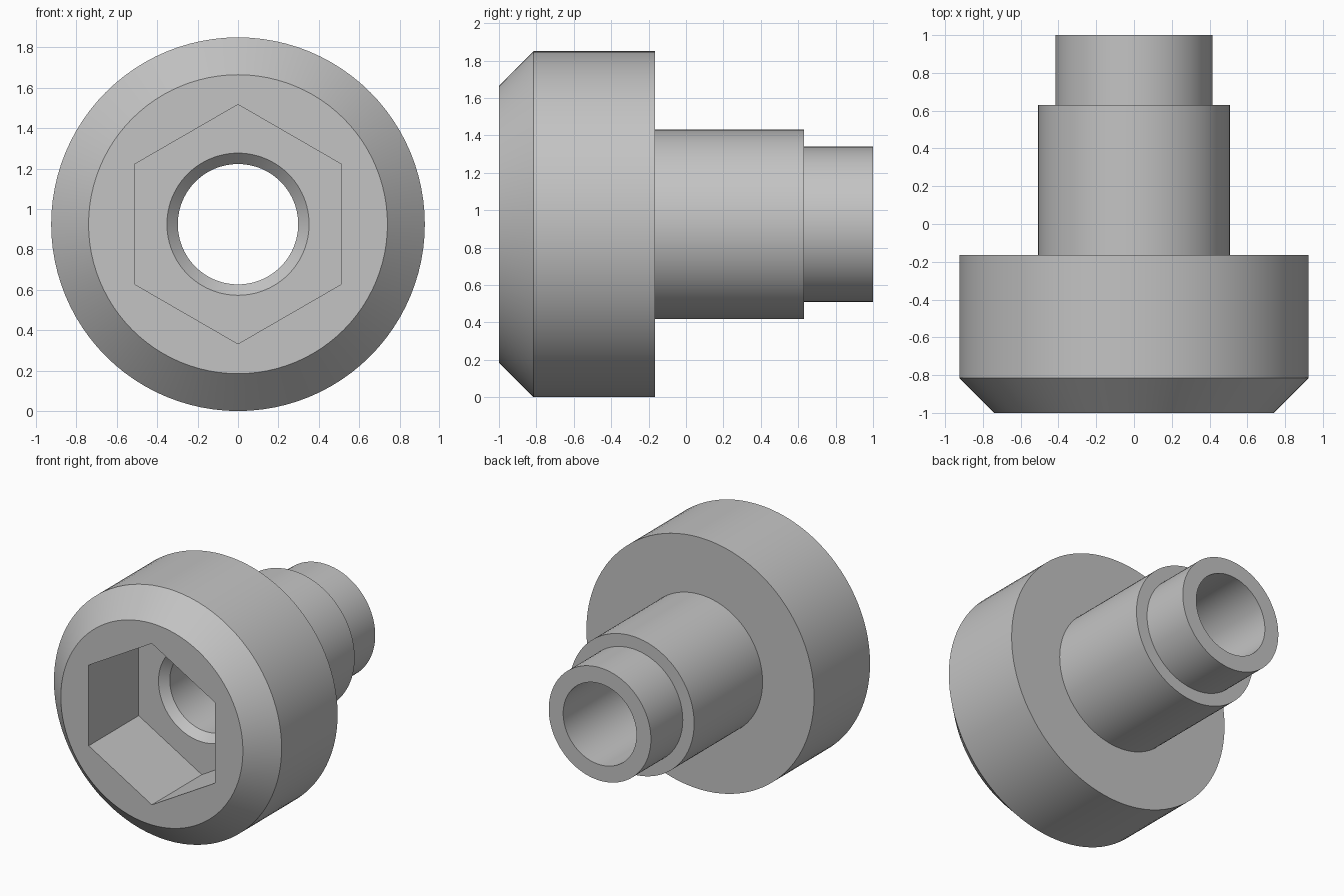
import bpy
import bmesh
import math

cube = bpy.data.objects.get("Cube")
if cube:
    bpy.data.objects.remove(cube, do_unlink=True)

SEGMENTS = 96
AXIS_Z = 0.925
HEX_FLAT = 0.513
SOCKET_FLOOR = -0.42

# Plain grey metal
metal = bpy.data.materials.new("grey_metal")
metal.use_nodes = True
grey = (0.55, 0.55, 0.55, 1)
metal.diffuse_color = grey
metal.node_tree.nodes["Principled BSDF"].inputs["Base Color"].default_value = grey


def hex_radius(angle):
    """Distance to a hexagon's edge, with corners pointing up and down."""
    sector = math.pi / 3
    return HEX_FLAT / math.cos((angle + sector / 2) % sector - sector / 2)


def ring(bm, y, radius):
    """One loop of vertices around the axis; None gives a hexagonal loop."""
    verts = []
    for i in range(SEGMENTS):
        a = 2 * math.pi * i / SEGMENTS
        r = hex_radius(a) if radius is None else radius
        verts.append(bm.verts.new((r * math.cos(a), y, AXIS_Z + r * math.sin(a))))
    return verts


# Closed section (y, radius): socket, head, shank, tip, bore
section = [
    (SOCKET_FLOOR, None), (-1, None),               # hexagonal socket wall
    (-1, 0.74), (-0.815, 0.925), (-0.165, 0.925),   # chamfered head
    (-0.165, 0.507), (0.63, 0.507),                 # shank
    (0.63, 0.415), (1, 0.415),                      # stepped tip
    (1, 0.298), (SOCKET_FLOOR + 0.054, 0.298),      # through bore
    (SOCKET_FLOOR, 0.352),                          # bore countersink
]

bm = bmesh.new()
rings = [ring(bm, y, r) for y, r in section]
for k, first in enumerate(rings):
    second = rings[(k + 1) % len(rings)]
    for i in range(SEGMENTS):
        j = (i + 1) % SEGMENTS
        bm.faces.new((first[i], first[j], second[j], second[i]))
bmesh.ops.recalc_face_normals(bm, faces=bm.faces)

mesh = bpy.data.meshes.new("hollow_socket_bolt")
bm.to_mesh(mesh)
bm.free()
mesh.materials.append(metal)
bolt = bpy.data.objects.new("hollow_socket_bolt", mesh)
bpy.context.collection.objects.link(bolt)

# Smooth round walls with crisp edges
bpy.ops.object.select_all(action="DESELECT")
bolt.select_set(True)
bpy.context.view_layer.objects.active = bolt
bpy.ops.object.shade_smooth_by_angle(angle=math.radians(30))
